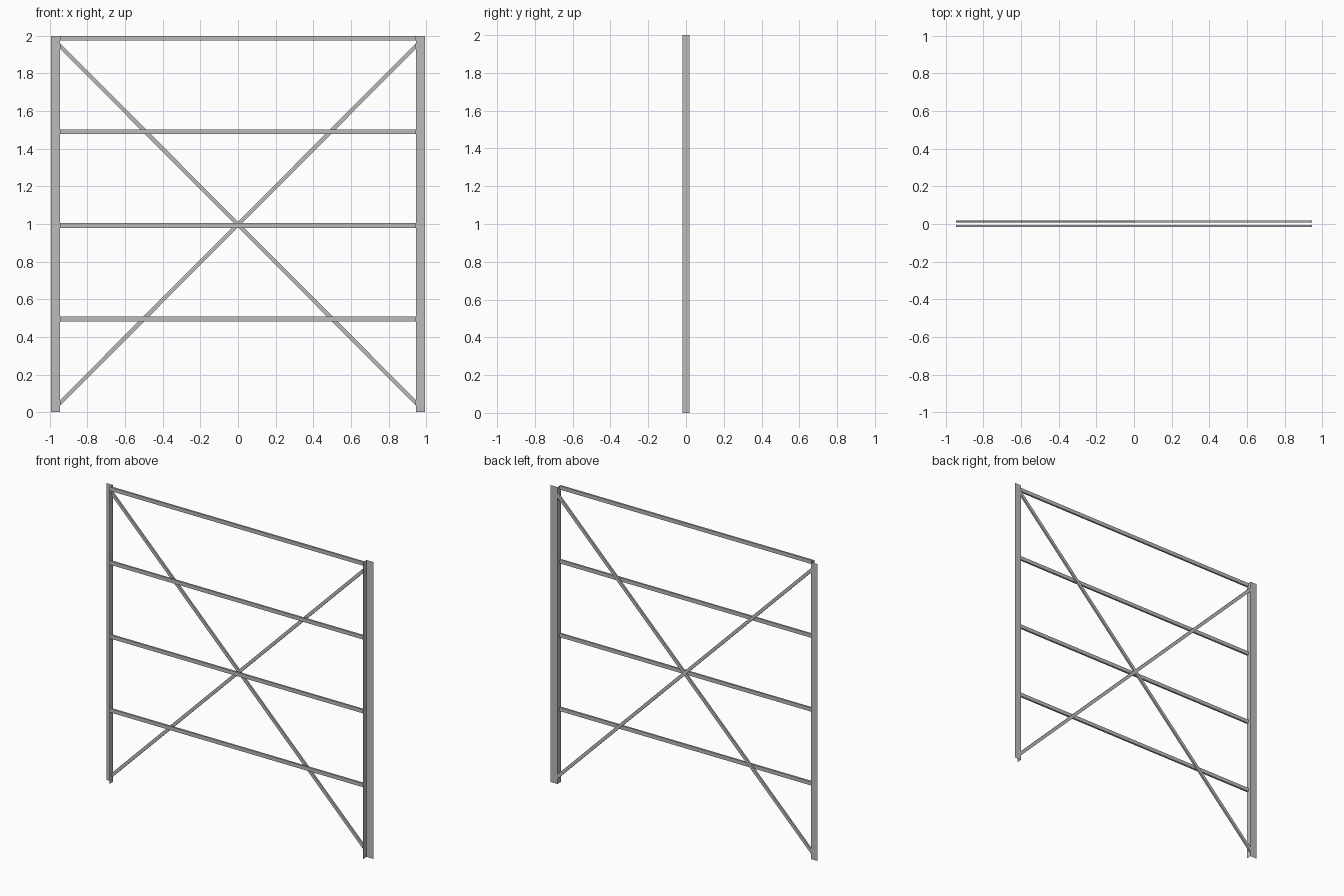
import bpy, bmesh

if "Cube" in bpy.data.objects:
    bpy.data.objects.remove(bpy.data.objects["Cube"])

HALF = 0.945          # inner face of the posts
DEPTH = 0.019         # half depth of the posts

steel = bpy.data.materials.new("dark_steel")
steel.diffuse_color = (0.5, 0.5, 0.5, 1)
steel.use_nodes = True
steel.node_tree.nodes["Principled BSDF"].inputs["Base Color"].default_value = steel.diffuse_color


def new_object(name, verts, faces):
    mesh = bpy.data.meshes.new(name)
    mesh.from_pydata(verts, [], faces)
    mesh.update()
    mesh.materials.append(steel)
    obj = bpy.data.objects.new(name, mesh)
    bpy.context.collection.objects.link(obj)
    return obj


def post(name, side):
    # thin sheet angle: rear plate plus an inner flange
    profile = [(HALF, -DEPTH), (HALF, DEPTH), (0.995, DEPTH)]
    verts = [(side * x, y, z) for z in (0, 2) for x, y in profile]
    faces = [(0, 1, 4, 3), (1, 2, 5, 4)]
    if side < 0:
        faces = [f[::-1] for f in faces]
    return new_object(name, verts, faces)


def bar(name, z_left, z_right, height, y0, y1):
    # box bar between the posts, ends cut flush with the flanges
    verts = [(x, y, z + dz)
             for x, z in ((-HALF, z_left), (HALF, z_right))
             for y, dz in ((y0, -height / 2), (y1, -height / 2),
                           (y1, height / 2), (y0, height / 2))]
    faces = [(0, 3, 2, 1), (4, 5, 6, 7)]
    faces += [(i, (i + 1) % 4, (i + 1) % 4 + 4, i + 4) for i in range(4)]
    obj = new_object(name, verts, faces)
    bm = bmesh.new()
    bm.from_mesh(obj.data)
    bmesh.ops.recalc_face_normals(bm, faces=bm.faces)
    bm.to_mesh(obj.data)
    bm.free()
    return obj


# upright posts
post("right_post", 1)
post("left_post", -1)

# evenly spaced horizontal rails
for i in range(4):
    z = 0.495 + 0.4975 * i
    bar(f"rail_{i + 1}", z, z, 0.025, -0.017, -0.004)

# crossed braces behind the rails
bar("brace_rising", 0.05, 1.945, 0.03, 0.007, DEPTH)
bar("brace_falling", 1.945, 0.05, 0.03, 0.007, DEPTH)
